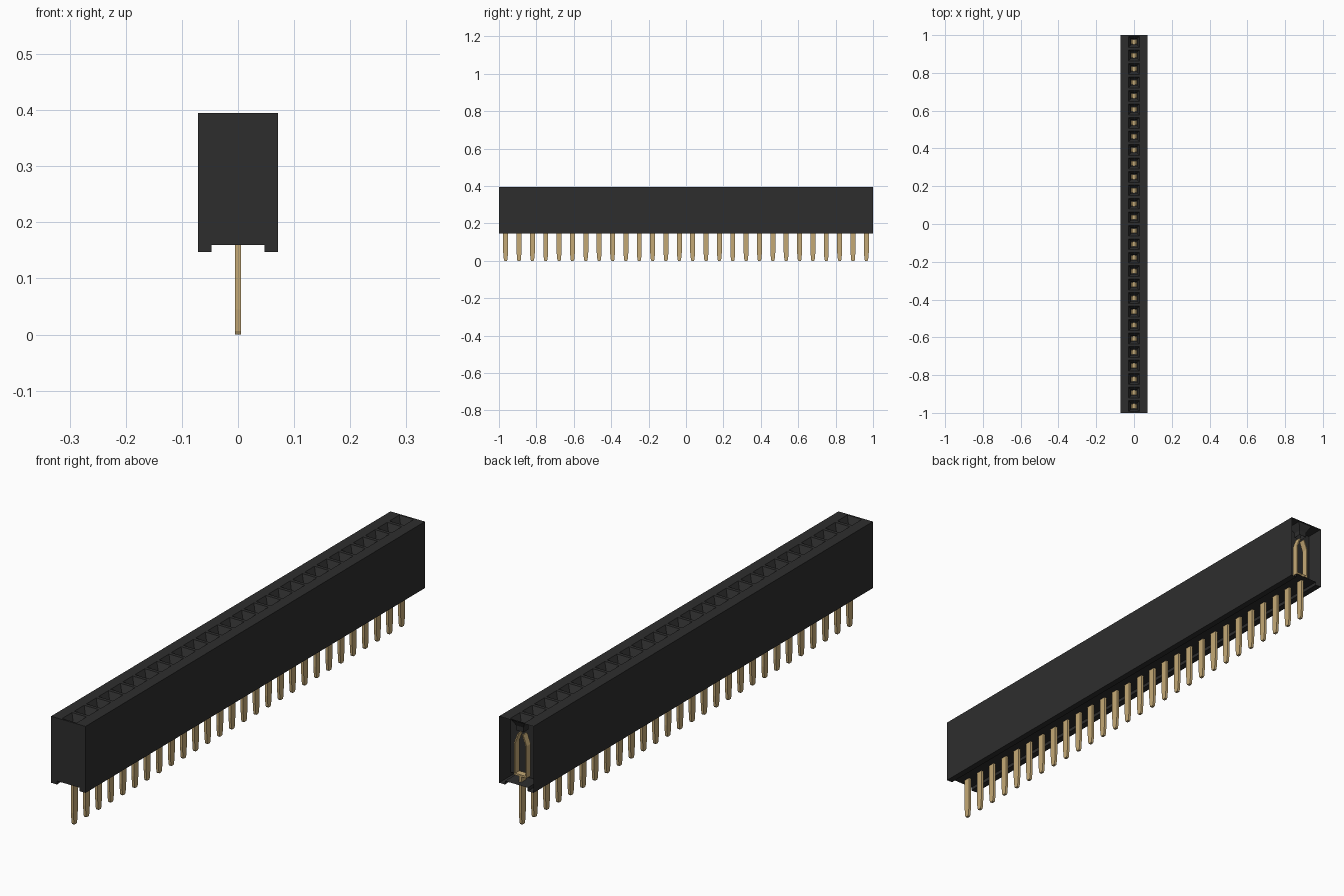
import bpy
import bmesh

cube = bpy.data.objects.get("Cube")
if cube:
    bpy.data.objects.remove(cube, do_unlink=True)

COUNT = 28
PITCH = 2 / COUNT
FIRST = -1 + PITCH / 2
HALF_W, TOP, BOTTOM, FLOOR = 0.071, 0.395, 0.147, 0.16


def material(name, color):
    m = bpy.data.materials.new(name)
    m.use_nodes = True
    m.diffuse_color = color
    bsdf = m.node_tree.nodes["Principled BSDF"]
    bsdf.inputs["Base Color"].default_value = color
    bsdf.inputs["Roughness"].default_value = 0.6
    return m


black = material("black plastic", (0.027, 0.027, 0.027, 1))
gold = material("gold metal", (0.56, 0.40, 0.18, 1))


def finish(bm, name, mat, repeat=1):
    bmesh.ops.remove_doubles(bm, verts=bm.verts, dist=1e-5)
    bmesh.ops.recalc_face_normals(bm, faces=bm.faces)
    mesh = bpy.data.meshes.new(name)
    bm.to_mesh(mesh)
    bm.free()
    mesh.materials.append(mat)
    ob = bpy.data.objects.new(name, mesh)
    bpy.context.collection.objects.link(ob)
    if repeat > 1:
        arr = ob.modifiers.new("Row", "ARRAY")
        arr.count = repeat
        arr.use_relative_offset = False
        arr.use_constant_offset = True
        arr.constant_offset_displace = (0, PITCH, 0)
    return ob


def face(bm, points):
    return bm.faces.new([bm.verts.new(p) for p in points])


def prism(bm, points, offset):
    """Extrude a flat outline by an offset vector into a closed solid."""
    f = face(bm, points)
    ext = bmesh.ops.extrude_face_region(bm, geom=[f], use_keep_orig=True)
    verts = [g for g in ext["geom"] if isinstance(g, bmesh.types.BMVert)]
    bmesh.ops.translate(bm, verts=verts, vec=offset)


def square(half_x, half_y, y, z):
    return [(sx * half_x, y + sy * half_y, z)
            for sx, sy in ((-1, -1), (1, -1), (1, 1), (-1, 1))]


# Housing: channelled shell, open at the back end, with a funnel per position
profile = [(-HALF_W, TOP), (-HALF_W, BOTTOM), (-0.047, BOTTOM), (-0.047, FLOOR),
           (0.047, FLOOR), (0.047, BOTTOM), (HALF_W, BOTTOM), (HALF_W, TOP)]
bm = bmesh.new()
face(bm, [(x, -1, z) for x, z in profile])
for i in range(COUNT):
    y = FIRST + i * PITCH
    y0, y1 = y - PITCH / 2, y + PITCH / 2
    for (xa, za), (xb, zb) in zip(profile, profile[1:]):
        face(bm, [(xa, y0, za), (xb, y0, zb), (xb, y1, zb), (xa, y1, za)])
    rings = [square(HALF_W, PITCH / 2, y, TOP), square(0.03, 0.029, y, TOP),
             square(0.015, 0.015, y, 0.368), square(0.015, 0.015, y, 0.35)]
    for a, b in zip(rings, rings[1:]):
        for k in range(4):
            n = (k + 1) % 4
            face(bm, [a[k], a[n], b[n], b[k]])
finish(bm, "housing", black)

# Dividers between neighbouring chambers
bm = bmesh.new()
y = -1 + PITCH
prism(bm, [(-0.0705, y, FLOOR + 0.001), (0.0705, y, FLOOR + 0.001),
           (0.0705, y, TOP - 0.002), (-0.0705, y, TOP - 0.002)], (0, 0.004, 0))
finish(bm, "chamber_dividers", black, COUNT - 1)

# Flat pins with tapered, blunt tips
half = [(0.0065, 0.0), (0.0095, 0.006), (0.0132, 0.045), (0.0132, 0.185)]
outline = half + [(-y, z) for y, z in reversed(half)]
bm = bmesh.new()
prism(bm, [(-0.005, FIRST + y, z) for y, z in outline], (0.01, 0, 0))
finish(bm, "pins", gold, COUNT)

# Spring contacts: a base plate and two leaves that bend in at the top
bm = bmesh.new()
y0 = FIRST - 0.012
prism(bm, [(-0.026, y0, 0.18), (0.026, y0, 0.18),
           (0.026, y0, 0.187), (-0.026, y0, 0.187)], (0, 0.024, 0))
leaf = [(0.021, 0.183), (0.026, 0.183), (0.026, 0.30), (0.012, 0.338),
        (0.007, 0.338), (0.021, 0.30)]
for s in (-1, 1):
    prism(bm, [(s * x, y0, z) for x, z in leaf], (0, 0.024, 0))
finish(bm, "spring_contacts", gold, COUNT)
